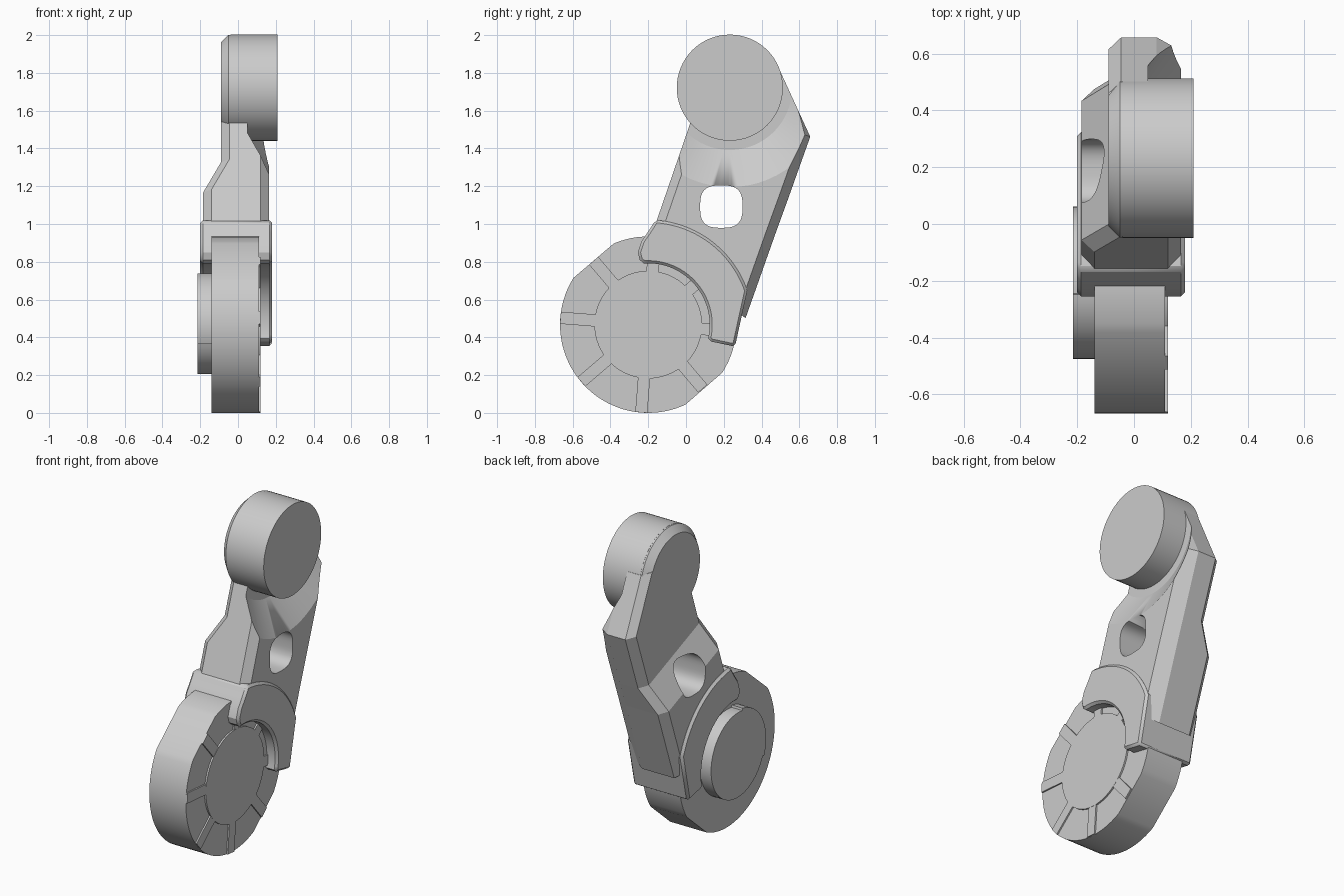
import bpy, bmesh, math
from mathutils import Vector

cube = bpy.data.objects.get("Cube")
if cube:
    bpy.data.objects.remove(cube, do_unlink=True)

grey = bpy.data.materials.new("plain grey")
grey.use_nodes = True
GREY = (0.6, 0.6, 0.6, 1)
grey.diffuse_color = GREY
grey.node_tree.nodes["Principled BSDF"].inputs["Base Color"].default_value = GREY

HUB = Vector((-0.2, 0.467))            # lower pivot (y, z)
TILT = math.radians(71)
ALONG = Vector((math.cos(TILT), math.sin(TILT)))
ACROSS = Vector((ALONG.y, -ALONG.x))
REACH = 1.327
TOP = HUB + ALONG * REACH              # upper pivot


def polar(r, deg, c=HUB):
    a = math.radians(deg)
    return c + Vector((math.cos(a), math.sin(a))) * r


def arc(r, a0, a1, n, c=HUB):
    return [polar(r, a0 + (a1 - a0) * i / n, c) for i in range(n + 1)]


def circle(r, c, n=64):
    return arc(r, 0, 360, n, c)[:-1]


def loft(name, rings, smooth=True):
    """Skin a list of equal rings of 3D points and close both ends."""
    bm = bmesh.new()
    rows = [[bm.verts.new(p) for p in ring] for ring in rings]
    n = len(rows[0])
    for a, b in zip(rows, rows[1:]):
        for i in range(n):
            bm.faces.new((a[i], a[(i + 1) % n], b[(i + 1) % n], b[i]))
    bm.faces.new(rows[0])
    bm.faces.new(rows[-1])
    bmesh.ops.recalc_face_normals(bm, faces=bm.faces)
    mesh = bpy.data.meshes.new(name)
    bm.to_mesh(mesh)
    bm.free()
    mesh.materials.append(grey)
    obj = bpy.data.objects.new(name, mesh)
    bpy.context.collection.objects.link(obj)
    if smooth:
        bpy.ops.object.select_all(action='DESELECT')
        obj.select_set(True)
        bpy.context.view_layer.objects.active = obj
        bpy.ops.object.shade_smooth_by_angle(angle=math.radians(25))
    return obj


def prism(name, outline, x0, x1):
    return loft(name, [[(x, p.x, p.y) for p in outline] for x in (x0, x1)])


def turned(name, profile, c):
    """Round part from (x, radius) pairs about a sideways axis."""
    return loft(name, [[(x, p.x, p.y) for p in circle(r, c)] for x, r in profile])


def cut(target, cutter):
    cutter.hide_render = True
    cutter.hide_set(True)
    mod = target.modifiers.new("cut", 'BOOLEAN')
    mod.operation = 'DIFFERENCE'
    mod.solver = 'EXACT'
    mod.object = cutter


# Arm: chamfered cross-sections along its length
def section(s0, s1, t1, x0, x1):
    t0, c = -0.137, 0.045
    outline = [(t0, x0 + c), (t0 + c, x0), (t1 - c, x0), (t1, x0 + c),
               (t1, x1 - 0.085), (t1 - 0.05, x1), (t0 + c, x1), (t0, x1 - c)]
    ring = []
    for t, x in outline:
        f = (t - t0) / (t1 - t0)
        p = HUB + ALONG * (s0 + (s1 - s0) * f) + ACROSS * t
        ring.append((x, p.x, p.y))
    return ring


arm = loft("arm", [
    section(0.42, 0.2, 0.476, -0.185, 0.165),
    section(0.71, 0.68, 0.48, -0.185, 0.165),
    section(0.88, 0.85, 0.483, -0.09, 0.165),
    section(1.22, 1.22, 0.487, -0.09, 0.165),
    section(1.49, 1.49, 0.23, -0.09, 0.165)], smooth=False)

# Conical clearance around the upper disc
cut(arm, turned("clearance_cutter", [(0.05, 0.33), (0.22, 0.62)], TOP))

# Rounded square hole through the arm
hole = []
for p in circle(1, Vector((0, 0)), 40):
    k = (abs(p.x) ** 3 + abs(p.y) ** 3) ** (-1 / 3)
    hole.append(Vector((0.187, 1.092)) + p * k * 0.112)
cut(arm, prism("hole_cutter", hole, -0.4, 0.4))

# Upper pivot: chamfered backing plate and thick disc
turned("upper_plate", [(-0.09, 0.24), (-0.05, 0.28), (0.05, 0.28)], TOP)
turned("upper_disc", [(-0.04, 0.281), (0.21, 0.281)], TOP)

# Fork wrapping around the hub
heel = HUB + ALONG * 0.04 + ACROSS * 0.472
fork = prism("fork", arc(0.555, 86, 19, 24)
             + [heel, polar(0.345, -15)]
             + arc(0.325, -13, 94, 28)
             + [Vector(p) for p in ((-0.245, 0.81), (-0.255, 0.85), (-0.235, 0.91), (-0.2, 0.96))],
             -0.2, 0.18)
bevel = fork.modifiers.new("edge", 'BEVEL')
bevel.width = 0.014
bevel.segments = 1
bevel.limit_method = 'ANGLE'
bevel.angle_limit = math.radians(60)

# Hub wheel with two flats
prism("hub", arc(0.467, -33, 113, 36) + arc(0.467, 148, 295, 36), -0.14, 0.11)
turned("hub_face", [(0.1, 0.285), (0.12, 0.285)], HUB)

# Raised ribs on the hub face
for i in range(8):
    ang = 130.5 + 45 * i
    end = 0.445 if i % 4 == 0 else 0.466
    d = polar(1, ang, Vector((0, 0)))
    w = Vector((-d.y, d.x)) * 0.032
    prism("hub_rib_%d" % (i + 1),
          [HUB + d * 0.27 - w, HUB + d * end - w, HUB + d * end + w, HUB + d * 0.27 + w],
          0.1, 0.119)

# Stepped cap on the far side of the hub
prism("hub_cap", arc(0.276, 100, 202, 24) + arc(0.262, 202, 460, 48), -0.215, -0.13)
